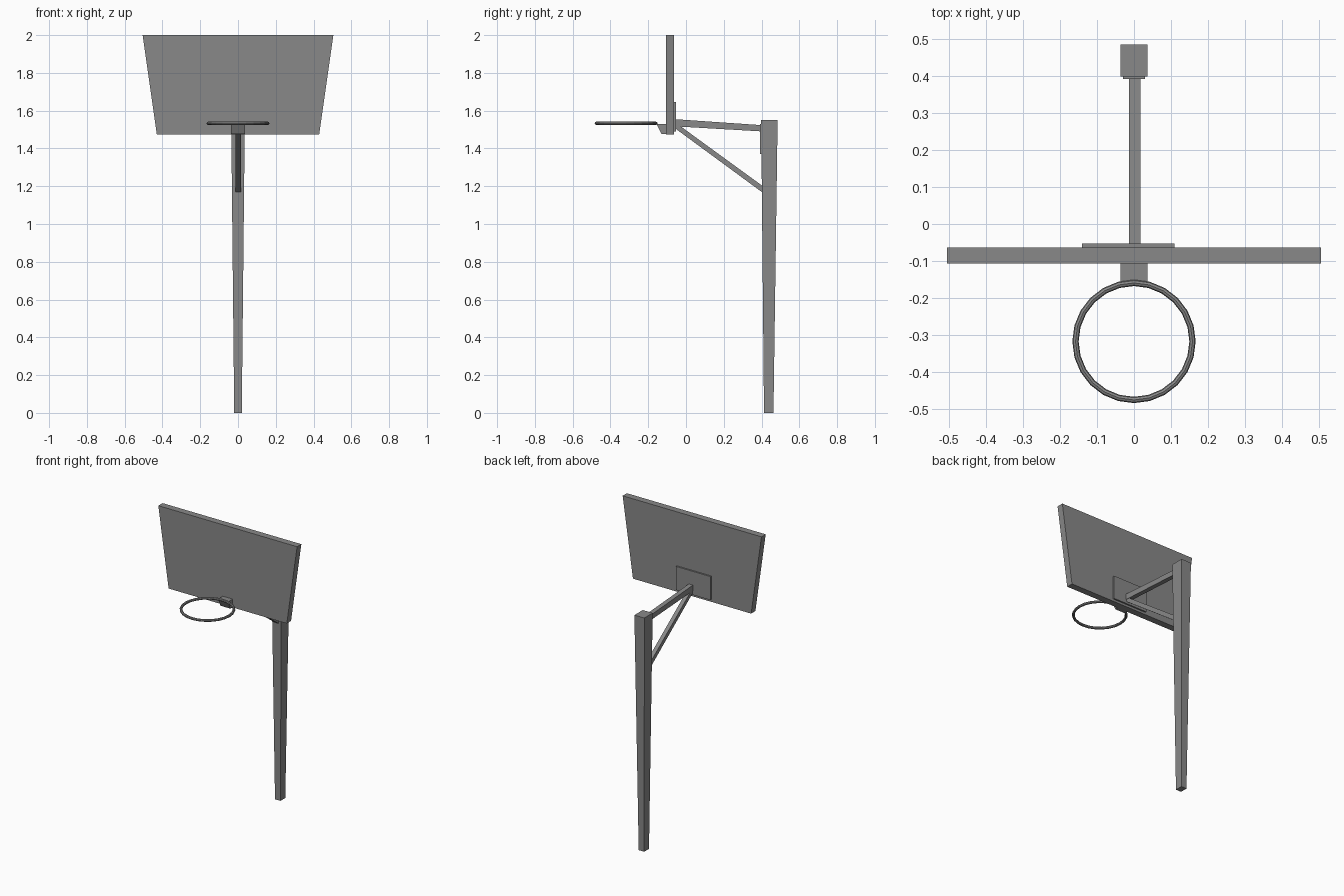
import bpy, bmesh, math
from mathutils import Matrix

cube = bpy.data.objects.get("Cube")
if cube:
    bpy.data.objects.remove(cube, do_unlink=True)

grey = bpy.data.materials.new("plain grey")
grey.use_nodes = True
colour = (0.25, 0.25, 0.25, 1)
grey.diffuse_color = colour
grey.node_tree.nodes["Principled BSDF"].inputs["Base Color"].default_value = colour


def finish(name, bm):
    bmesh.ops.recalc_face_normals(bm, faces=bm.faces)
    mesh = bpy.data.meshes.new(name)
    bm.to_mesh(mesh)
    bm.free()
    mesh.materials.append(grey)
    obj = bpy.data.objects.new(name, mesh)
    bpy.context.collection.objects.link(obj)
    return obj


def loft(name, start, end):
    """Solid between two matching four-point sections."""
    bm = bmesh.new()
    a = [bm.verts.new(p) for p in start]
    b = [bm.verts.new(p) for p in end]
    bm.faces.new(a)
    bm.faces.new(b[::-1])
    for i in range(4):
        j = (i + 1) % 4
        bm.faces.new((a[i], b[i], b[j], a[j]))
    return finish(name, bm)


def flat_rect(x, y0, y1, z):
    return [(-x, y0, z), (x, y0, z), (x, y1, z), (-x, y1, z)]


def side_prism(name, x0, x1, outline):
    """Side outline in (y, z) extruded across the width."""
    return loft(name, [(x0, y, z) for y, z in outline], [(x1, y, z) for y, z in outline])


# Tapered post, wider at the top
loft("post", flat_rect(0.02, 0.413, 0.463, 0), flat_rect(0.036, 0.398, 0.485, 1.55))

# Trapezoid backboard
def board_section(y):
    return [(-0.43, y, 1.475), (0.43, y, 1.475), (0.505, y, 2), (-0.505, y, 2)]

loft("backboard", board_section(-0.107), board_section(-0.063))

# Mounting plates on the board and the post
side_prism("board_plate", -0.14, 0.11,
           [(-0.064, 1.49), (-0.053, 1.49), (-0.053, 1.645), (-0.064, 1.645)])
side_prism("post_plate", -0.03, 0.03,
           [(0.392, 1.37), (0.405, 1.37), (0.405, 1.53), (0.392, 1.53)])

# Support arm and diagonal brace
side_prism("support_arm", -0.013, 0.017,
           [(-0.06, 1.517), (0.405, 1.49), (0.405, 1.523), (-0.06, 1.555)])
side_prism("diagonal_brace", -0.012, 0.015,
           [(-0.06, 1.508), (0.41, 1.163), (0.41, 1.198), (-0.06, 1.54)])

# Wedge bracket holding the rim
side_prism("rim_bracket", -0.036, 0.036,
           [(-0.105, 1.476), (-0.13, 1.476), (-0.157, 1.53), (-0.105, 1.53)])

# Rim: small circle spun round the hoop centre
bm = bmesh.new()
ring = bmesh.ops.create_circle(
    bm, segments=8, radius=0.0085,
    matrix=Matrix.Translation((0.158, 0, 0)) @ Matrix.Rotation(math.pi / 2, 4, "X"))
bmesh.ops.spin(bm, geom=ring["verts"] + bm.edges[:], cent=(0, 0, 0), axis=(0, 0, 1),
               angle=math.tau, steps=24, use_merge=True)
bmesh.ops.remove_doubles(bm, verts=bm.verts, dist=0.0001)
rim = finish("rim", bm)
rim.location = (0, -0.317, 1.533)
